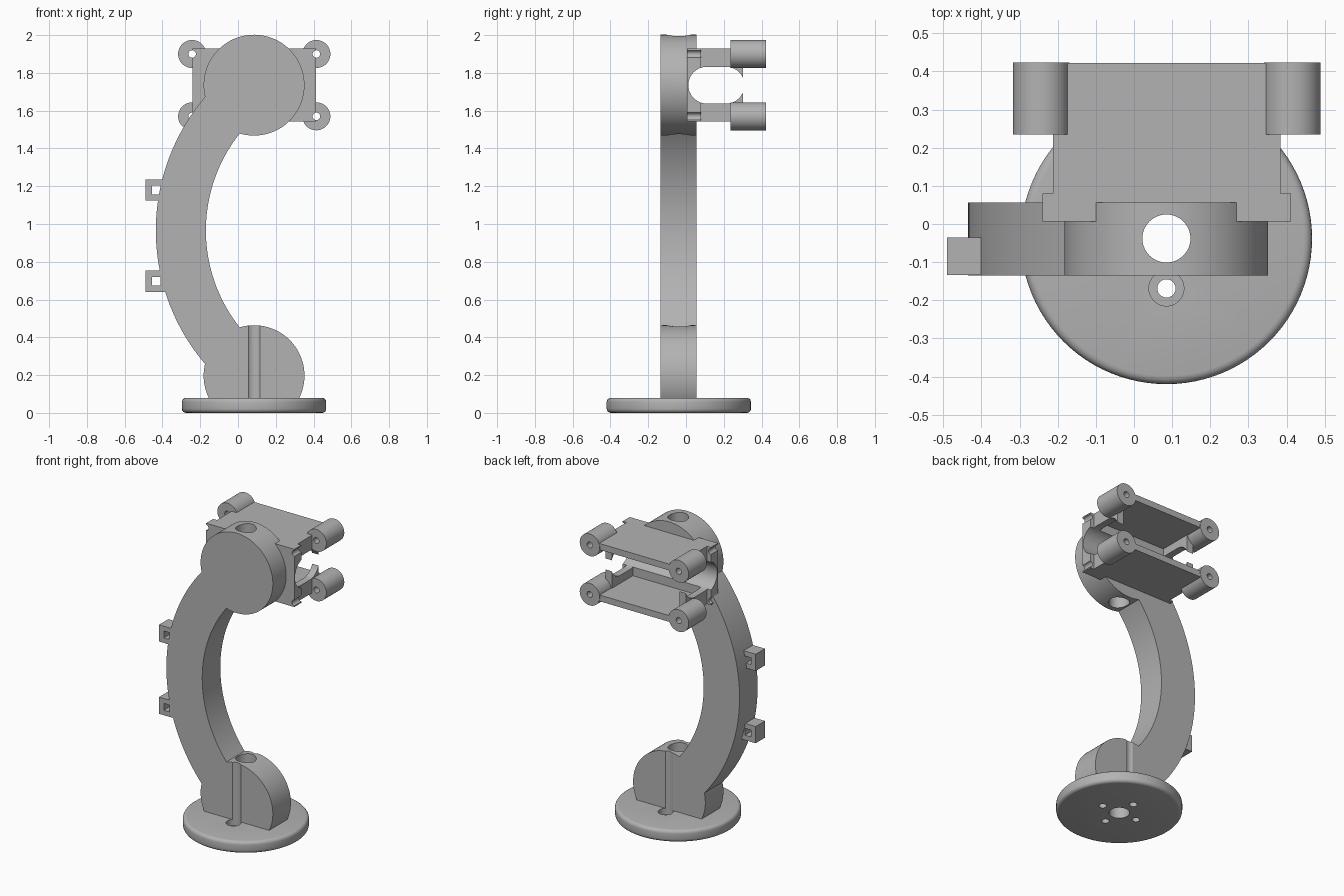
import bpy, bmesh
from math import sin, cos, pi, acos, atan2, hypot
from mathutils import Vector

cube = bpy.data.objects.get("Cube")
if cube:
    bpy.data.objects.remove(cube, do_unlink=True)

grey = bpy.data.materials.new("plain grey")
grey.use_nodes = True
tone = (0.45, 0.45, 0.45, 1)
grey.diffuse_color = tone
grey.node_tree.nodes["Principled BSDF"].inputs["Base Color"].default_value = tone

# Shared dimensions
CX, CY = 0.085, -0.038           # axis of the base and of the vertical bore
HEAD_Z, HEAD_R = 0.769, 0.267    # head offset from arm middle, head radius
MID_Z = 0.966
FRONT, BACK = -0.135, 0.056
PLATE_Z = 1.735                  # middle height of the bracket


def prism(name, points, axis, lo, hi):
    """Extrude a 2D outline along x, y or z."""
    place = {"x": lambda a, b: (lo, a, b),
             "y": lambda a, b: (a, lo, b),
             "z": lambda a, b: (a, b, lo)}[axis]
    bm = bmesh.new()
    face = bm.faces.new([bm.verts.new(place(a, b)) for a, b in points])
    new = bmesh.ops.extrude_face_region(bm, geom=[face])["geom"]
    shift = Vector([(hi - lo) * (axis == k) for k in "xyz"])
    bmesh.ops.translate(bm, vec=shift,
                        verts=[v for v in new if isinstance(v, bmesh.types.BMVert)])
    bmesh.ops.recalc_face_normals(bm, faces=bm.faces)
    mesh = bpy.data.meshes.new(name)
    bm.to_mesh(mesh)
    bm.free()
    mesh.materials.append(grey)
    obj = bpy.data.objects.new(name, mesh)
    bpy.context.collection.objects.link(obj)
    return obj


def arc(cx, cy, r, start, end, n):
    return [(cx + r * cos(start + (end - start) * i / n),
             cy + r * sin(start + (end - start) * i / n)) for i in range(n + 1)]


def rod(name, a, b, r, axis, lo, hi, n=48):
    return prism(name, arc(a, b, r, 0, 2 * pi, n)[:-1], axis, lo, hi)


def box(name, x, y, z):
    return prism(name, [(x[0], z[0]), (x[1], z[0]), (x[1], z[1]), (x[0], z[1])], "y", *y)


def activate(obj):
    bpy.ops.object.select_all(action="DESELECT")
    obj.select_set(True)
    bpy.context.view_layer.objects.active = obj


def cut(obj, *cutters):
    activate(obj)
    for c in cutters:
        mod = obj.modifiers.new("cut", "BOOLEAN")
        mod.operation, mod.solver, mod.object = "DIFFERENCE", "EXACT", c
        bpy.ops.object.modifier_apply(modifier=mod.name)


def smooth(obj):
    activate(obj)
    bpy.ops.object.shade_smooth_by_angle(angle=0.6)


# Cutters: vertical bore, screw holes, counterbores and the long rounded slot
bore = rod("bore_cutter", CX, CY, 0.063, "z", -0.2, 2.2)
screws, counterbores = [], []
for i in range(4):
    sx, sy = CX + 0.131 * cos(i * pi / 2), CY + 0.131 * sin(i * pi / 2)
    screws.append(rod("screw_cutter", sx, sy, 0.024, "z", -0.1, 0.2, 24))
    if i % 2:
        counterbores.append(rod("counterbore_cutter", sx, sy, 0.046, "z", 0.04, 0.6, 32))
slot_r = 0.0975
slot_outline = (arc(0.212, PLATE_Z, slot_r, -pi / 2, pi / 2, 20)
                + arc(0.11, PLATE_Z, slot_r, pi / 2, 1.5 * pi, 20))
slot = prism("slot_cutter", slot_outline, "x", -0.6, 0.6)

# Round base with softened rim
base = rod("base_disc", CX, CY, 0.382, "z", 0, 0.08, 96)
activate(base)
rim = base.modifiers.new("rim", "BEVEL")
rim.width, rim.segments, rim.limit_method, rim.angle_limit = 0.022, 4, "ANGLE", 0.7
bpy.ops.object.modifier_apply(modifier=rim.name)
cut(base, bore, *screws, *counterbores)
smooth(base)

# Curved arm with a round head at each end, as one outline
ARC_X, R_IN, R_OUT = 0.655, 0.825, 1.09
dist = hypot(ARC_X - CX, HEAD_Z)
tilt = atan2(HEAD_Z, ARC_X - CX)


def meet(r):
    """Angle above the middle where an arm edge meets the head circle."""
    return tilt - acos((r * r + dist * dist - HEAD_R ** 2) / (2 * r * dist))


def head_angle(r):
    a = meet(r)
    return atan2(r * sin(a) - HEAD_Z, ARC_X - r * cos(a) - CX)


a_in, a_out = meet(R_IN), meet(R_OUT)
inner = arc(ARC_X, 0, R_IN, pi, pi - a_in, 20)
head = arc(CX, HEAD_Z, HEAD_R, head_angle(R_IN), head_angle(R_OUT) + 2 * pi, 72)
outer = arc(ARC_X, 0, R_OUT, pi - a_out, pi, 24)
half = inner + head[1:-1] + outer
lower = [(x, -z) for x, z in reversed(half[1:-1])]
outline = [(x, max(z + MID_Z, 0.06)) for x, z in half + lower]
arm = prism("curved_arm", outline, "y", FRONT, BACK)
cut(arm, bore, slot, *counterbores)
smooth(arm)

# Cable loops on the outer edge of the arm
for name, z in (("upper_cable_loop", 1.18), ("lower_cable_loop", 0.697)):
    loop = box(name, (-0.49, -0.385), (FRONT + 0.001, -0.036), (z - 0.056, z + 0.056))
    hole = box("loop_cutter", (-0.455, -0.411), (-0.3, 0.2), (z - 0.023, z + 0.023))
    cut(loop, hole)
    bpy.data.objects.remove(hole, do_unlink=True)

# Standoffs at the four corners of the bracket
pin_holes = []
for side, x in (("right", -0.243), ("left", 0.415)):
    for level, z in (("upper", 1.9), ("lower", 1.57)):
        pin = rod("pin_cutter", x, z, 0.02, "y", -0.05, 0.6, 24)
        post = rod(f"{level}_{side}_standoff", x, z, 0.074, "y", 0.235, 0.424)
        cut(post, pin)
        smooth(post)
        pin_holes.append(pin)

# Bracket: front flange, then two plates with low side walls
Z_LO, Z_HI = PLATE_Z - 0.193, PLATE_Z + 0.193
flange = box("bracket_flange", (-0.24, 0.412), (0.006, 0.08), (Z_LO, Z_HI))
cut(flange, slot, bore, *pin_holes)
smooth(flange)

cage = box("bracket_plates", (-0.212, 0.384), (0.08, 0.422), (Z_LO, Z_HI))
pocket = box("pocket_cutter", (-0.165, 0.337), (0.0, 0.6), (Z_LO + 0.042, Z_HI - 0.042))
mouth = box("mouth_cutter", (-0.6, 0.6), (0.302, 0.6), (Z_LO + 0.042, Z_HI - 0.042))
cut(cage, pocket, mouth, slot)
smooth(cage)

for c in [bore, slot, pocket, mouth, *screws, *counterbores, *pin_holes]:
    bpy.data.objects.remove(c, do_unlink=True)
